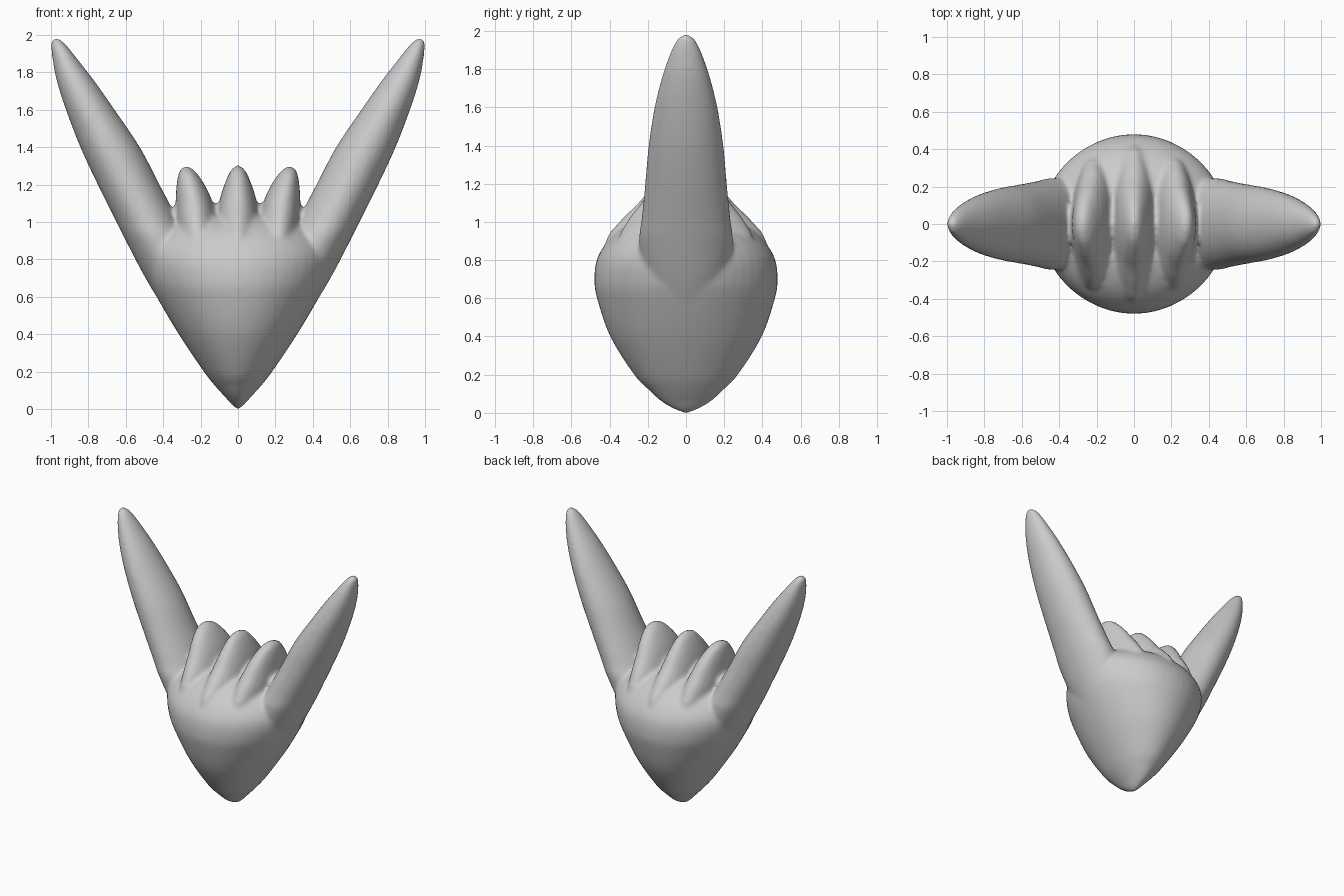
import bpy, bmesh, math

if "Cube" in bpy.data.objects:
    bpy.data.objects.remove(bpy.data.objects["Cube"])

SIDES = 48
STEPS = 6


def smooth_rows(rows):
    # Catmull-Rom interpolation between section rows
    out = []
    n = len(rows)
    for i in range(n - 1):
        p = [rows[max(i - 1, 0)], rows[i], rows[i + 1], rows[min(i + 2, n - 1)]]
        for s in range(STEPS):
            t = s / STEPS
            out.append([0.5 * (2 * b + (c - a) * t + (2 * a - 5 * b + 4 * c - d) * t * t
                               + (3 * b - a - 3 * c + d) * t ** 3)
                        for a, b, c, d in zip(*p)])
    out.append(list(rows[-1]))
    return out


def loft(bm, rows, mirror=1):
    # rows: height, left x, right x, half depth
    rings = []
    for z, x0, x1, hy in smooth_rows(rows):
        cx, hx = mirror * (x0 + x1) / 2, max((x1 - x0) / 2, 0.003)
        hy = max(hy, 0.003)
        rings.append([bm.verts.new((cx + hx * math.cos(a), hy * math.sin(a), z))
                      for a in (2 * math.pi * k / SIDES for k in range(SIDES))])
    for r, q in zip(rings, rings[1:]):
        for k in range(SIDES):
            j = (k + 1) % SIDES
            bm.faces.new((r[k], r[j], q[j], q[k]))
    bm.faces.new(rings[0][::-1])
    bm.faces.new(rings[-1])


bm = bmesh.new()

# Palm: pointed below, bulging front and back
palm = [(0, .005, .02), (.02, .03, .065), (.06, .065, .13), (.12, .12, .195), (.2, .183, .272),
        (.4, .317, .397), (.6, .435, .466), (.7, .48, .48), (.8, .5, .468),
        (.88, .48, .425), (.95, .42, .36), (1.0, .34, .28), (1.03, .24, .19), (1.05, .02, .02)]
loft(bm, [(z, -hx, hx, hy) for z, hx, hy in palm])

# Outer fingers: long, tapered and splayed
horn = [(.45, .1, .345, .14), (.7, .18, .495, .22), (.9, .26, .6, .245), (1.02, .325, .66, .232),
        (1.2, .42, .75, .214), (1.4, .525, .843, .196), (1.6, .66, .92, .165),
        (1.75, .765, .968, .128), (1.86, .85, .99, .092), (1.93, .905, .998, .062),
        (1.965, .938, .998, .038), (1.985, .965, .985, .008)]

# Short fingers: three ridges spreading into the palm
middle = [(.75, -.1, .1, .4), (.9, -.115, .115, .42), (1.0, -.118, .118, .35),
          (1.1, -.102, .102, .25), (1.18, -.08, .08, .185), (1.25, -.052, .052, .12),
          (1.285, -.03, .03, .07), (1.305, -.004, .004, .01)]
side = [(.75, .1, .3, .33), (.9, .11, .325, .355), (1.0, .108, .334, .31),
        (1.1, .134, .333, .235), (1.18, .168, .33, .178), (1.25, .212, .32, .115),
        (1.28, .24, .307, .07), (1.3, .267, .28, .01)]
loft(bm, middle)
for m in (1, -1):
    loft(bm, horn, m)
    loft(bm, side, m)
bmesh.ops.recalc_face_normals(bm, faces=bm.faces)

mesh = bpy.data.meshes.new("hand")
bm.to_mesh(mesh)
bm.free()
hand = bpy.data.objects.new("hand", mesh)
bpy.context.collection.objects.link(hand)

# Fuse the parts into one skin and soften the joins
remesh = hand.modifiers.new("fuse", 'REMESH')
remesh.mode = 'VOXEL'
remesh.voxel_size = 0.014
remesh.use_smooth_shade = True
soften = hand.modifiers.new("soften", 'SMOOTH')
soften.factor = 0.5
soften.iterations = 8
